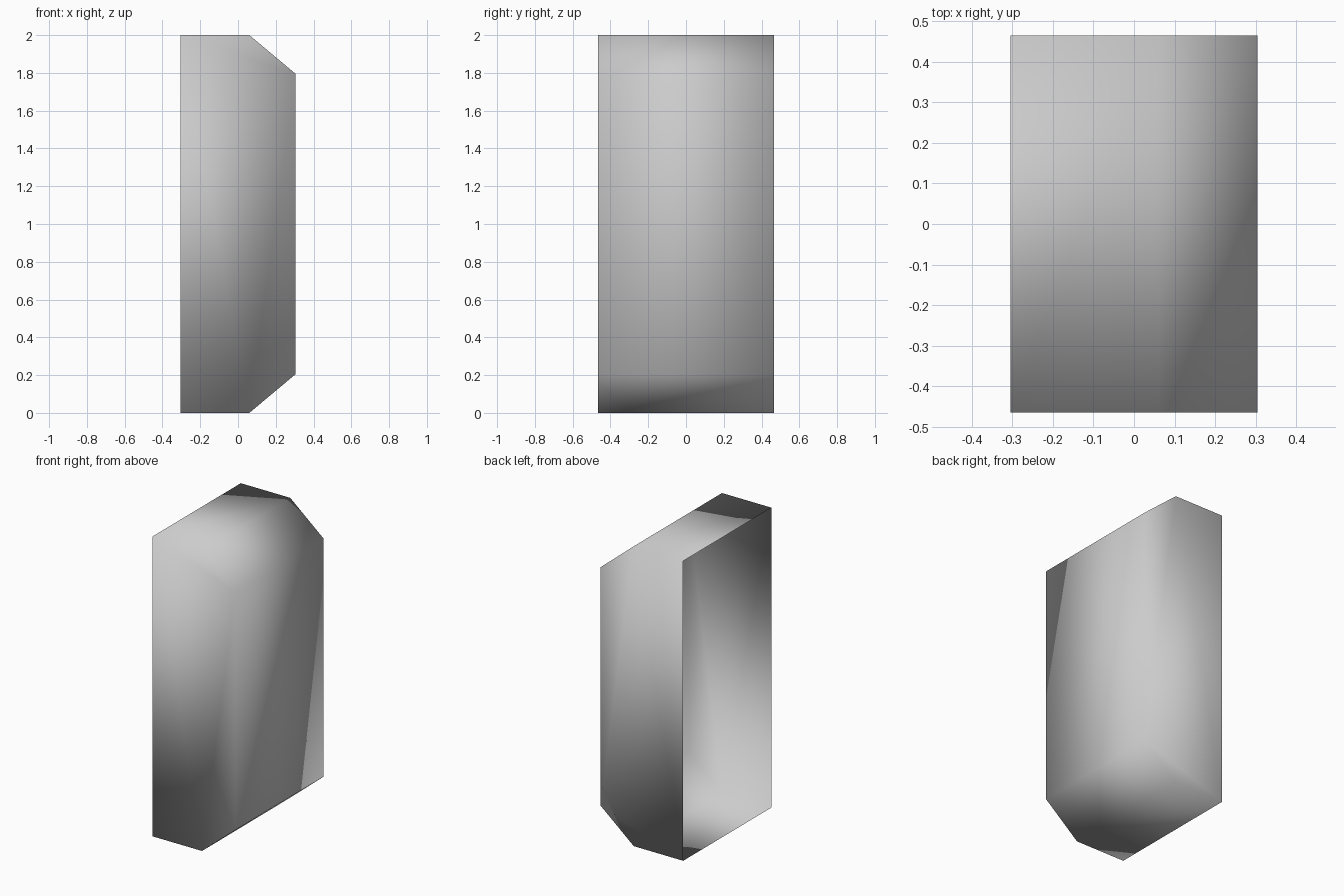
import bpy, bmesh

if "Cube" in bpy.data.objects:
    bpy.data.objects.remove(bpy.data.objects["Cube"])

# chamfered side profile (x, z), open along the left edge
PROFILE = [(-0.305, 0), (0.06, 0), (0.305, 0.205),
           (0.305, 1.795), (0.06, 2), (-0.305, 2)]
HALF_DEPTH = 0.465

bm = bmesh.new()
front, back = ([bm.verts.new((x, y, z)) for x, z in PROFILE]
               for y in (-HALF_DEPTH, HALF_DEPTH))

# front and back end panels
bm.faces.new(front)
bm.faces.new(back[::-1])

# floor, chamfers, right wall and top; the left side stays open
for i in range(len(PROFILE) - 1):
    bm.faces.new((front[i + 1], front[i], back[i], back[i + 1]))

# the surface is smooth across every edge
for face in bm.faces:
    face.smooth = True

mesh = bpy.data.meshes.new("open_shell")
bm.to_mesh(mesh)
bm.free()
shell = bpy.data.objects.new("open_shell", mesh)
bpy.context.collection.objects.link(shell)
